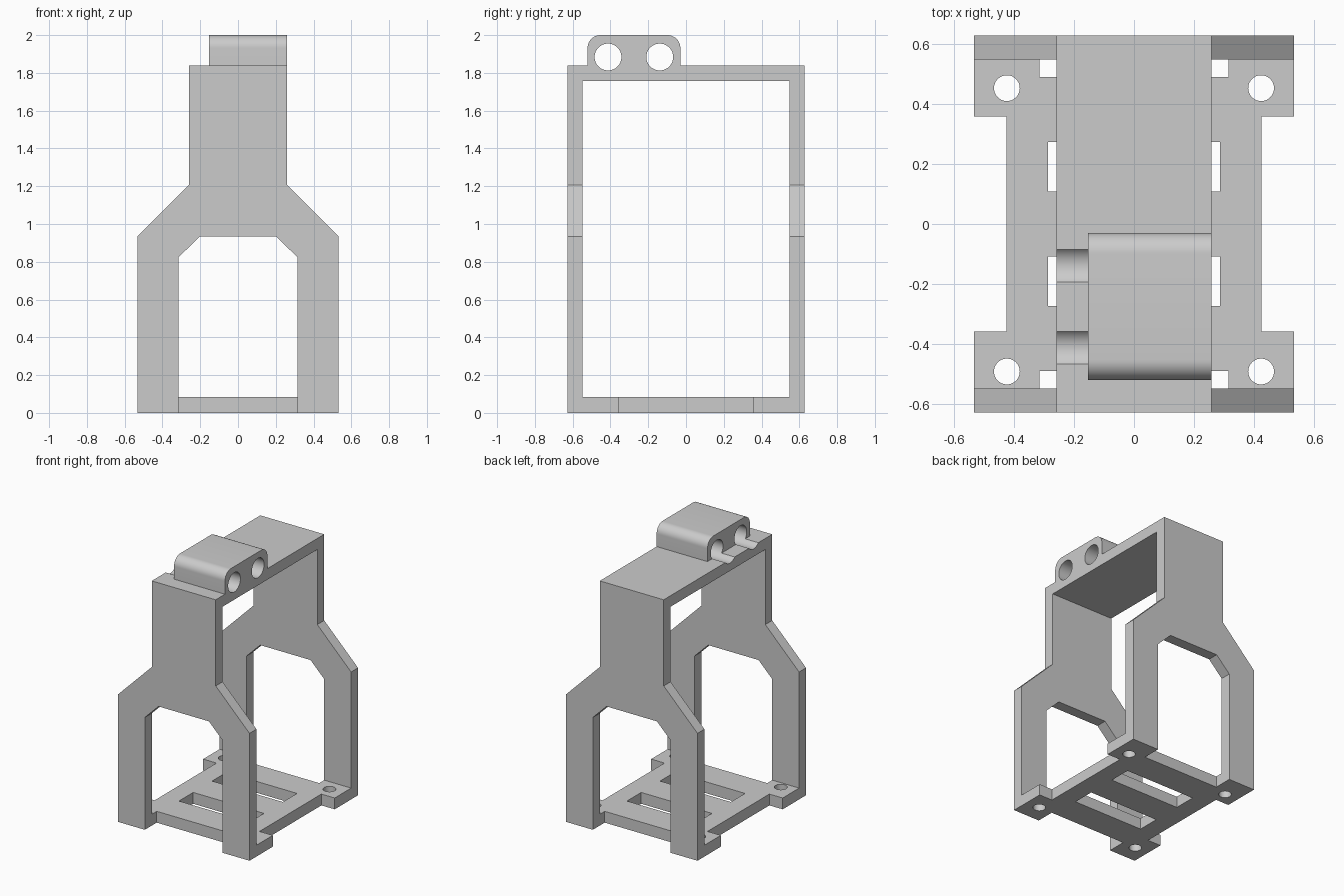
import bpy, bmesh, math
from mathutils import Vector

cube = bpy.data.objects.get("Cube")
if cube:
    bpy.data.objects.remove(cube, do_unlink=True)

grey = bpy.data.materials.new("plain grey")
grey.use_nodes = True
COLOUR = (0.6, 0.6, 0.6, 1)
grey.diffuse_color = COLOUR
grey.node_tree.nodes["Principled BSDF"].inputs["Base Color"].default_value = COLOUR


def prism(name, points, axis, lo, hi):
    """Extrude a 2D outline along an axis from lo to hi."""
    place = {"x": lambda a, b, t: (t, a, b),
             "y": lambda a, b, t: (a, t, b),
             "z": lambda a, b, t: (a, b, t)}[axis]
    bm = bmesh.new()
    face = bm.faces.new([bm.verts.new(place(a, b, lo)) for a, b in points])
    new = bmesh.ops.extrude_face_region(bm, geom=[face])["geom"]
    shift = Vector(place(0, 0, hi - lo))
    bmesh.ops.translate(bm, vec=shift, verts=[v for v in new if isinstance(v, bmesh.types.BMVert)])
    bmesh.ops.recalc_face_normals(bm, faces=bm.faces)
    mesh = bpy.data.meshes.new(name)
    bm.to_mesh(mesh)
    bm.free()
    mesh.materials.append(grey)
    obj = bpy.data.objects.new(name, mesh)
    bpy.context.collection.objects.link(obj)
    return obj


def rect(a0, a1, b0, b1):
    return [(a0, b0), (a1, b0), (a1, b1), (a0, b1)]


def arc(ca, cb, r, start, end, steps):
    angles = [math.radians(start + (end - start) * i / steps) for i in range(steps + 1)]
    return [(ca + r * math.cos(t), cb + r * math.sin(t)) for t in angles]


def circle(ca, cb, r, steps=48):
    return arc(ca, cb, r, 0, 360, steps)[:-1]


def mirrored(half):
    """Close a right-hand half outline with its mirror image."""
    return half + [(-a, b) for a, b in reversed(half)]


def combine(target, other, operation):
    mod = target.modifiers.new(operation.lower(), "BOOLEAN")
    mod.operation, mod.solver, mod.object = operation, "EXACT", other
    bpy.context.view_layer.objects.active = target
    bpy.ops.object.modifier_apply(modifier=mod.name)
    bpy.data.objects.remove(other, do_unlink=True)


def cut(points, axis, lo, hi):
    combine(frame, prism("cutter", points, axis, lo, hi), "DIFFERENCE")


DEPTH, INNER, FLOOR, CEILING, TOP = 0.628, 0.548, 0.083, 1.757, 1.838

# Solid frame with the shouldered front outline
frame = prism("bracket_frame", mirrored([(0.533, 0), (0.533, 0.933), (0.259, 1.207), (0.259, TOP)]),
              "y", -DEPTH, DEPTH)

# Open middle between the two end walls, the base and the top plate
cut(rect(-INNER, INNER, FLOOR, CEILING), "x", -1, 1)

# Leg openings in both ends, notching the base
opening = mirrored([(0.315, -0.1), (0.315, 0.823), (0.204, 0.933)])
for lo, hi in ((-0.8, -0.491), (0.491, 0.8)):
    cut(opening, "y", lo, hi)

# Narrowed base sides, leaving a pad at each corner
for a, b in ((-0.8, -0.425), (0.425, 0.8)):
    cut(rect(a, b, -0.358, 0.358), "z", -0.1, 0.3)

# Two strap slots and four screw holes in the base
for a, b in ((-0.274, -0.109), (0.109, 0.274)):
    cut(rect(-0.287, 0.287, a, b), "z", -0.1, 0.3)
for x in (-0.424, 0.424):
    for y in (-0.492, 0.453):
        cut(circle(x, y, 0.043), "z", -0.1, 0.3)

# Rounded clamp block on the top plate
R, Y0, Y1 = 0.068, -0.521, -0.03
block_outline = ([(Y0, 1.8), (Y1, 1.8)]
                 + arc(Y1 - R, 2 - R, R, 0, 90, 12)
                 + arc(Y0 + R, 2 - R, R, 90, 180, 12))
combine(frame, prism("clamp_block", block_outline, "x", -0.153, 0.259), "UNION")

# Rod bores through the block, grooving the top plate
for y in (-0.413, -0.139):
    cut(circle(y, 1.884, 0.071), "x", -1, 1)

# Smooth the curves and keep the edges sharp
bpy.ops.object.select_all(action="DESELECT")
frame.select_set(True)
bpy.context.view_layer.objects.active = frame
bpy.ops.object.shade_smooth_by_angle(angle=math.radians(30))
